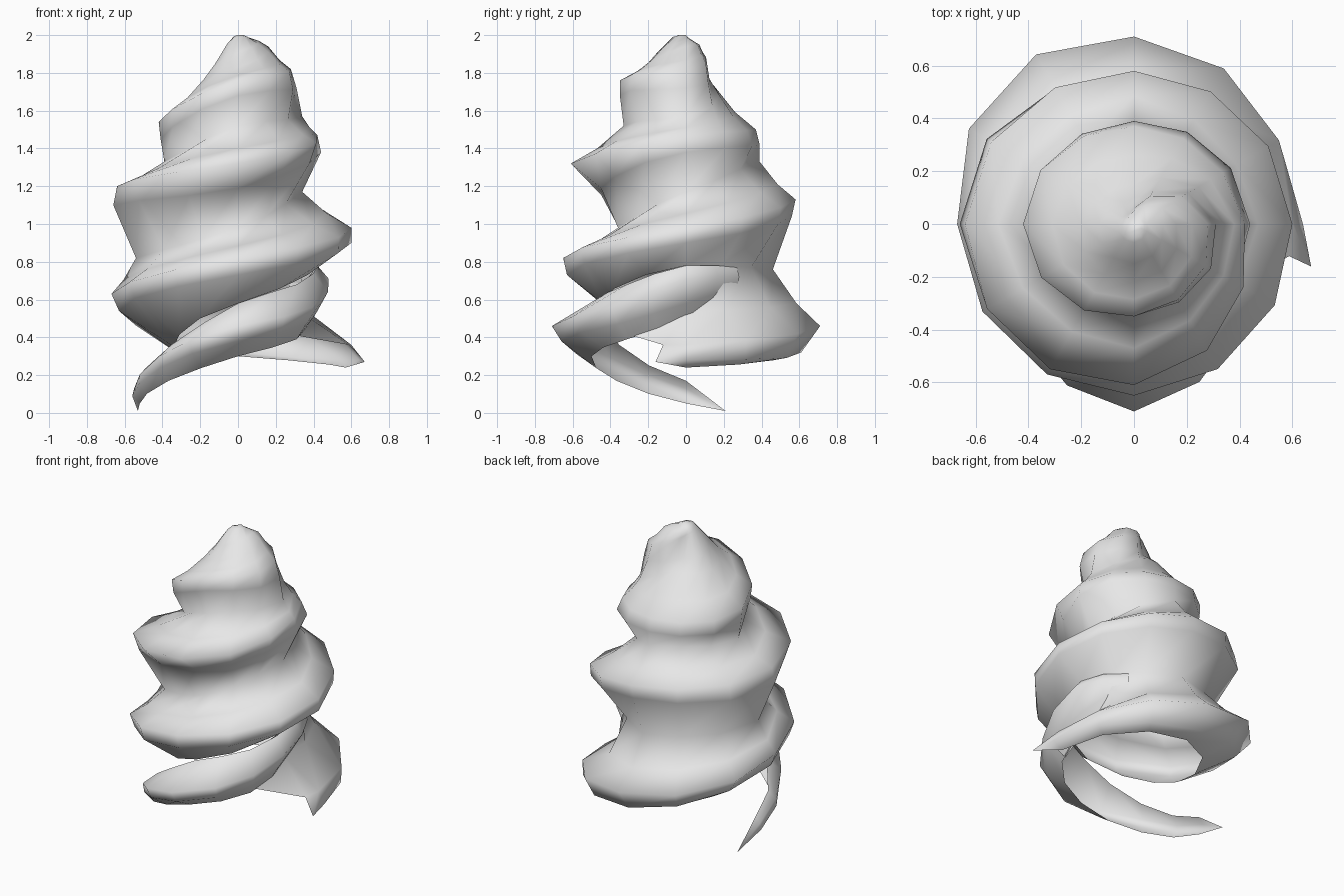
import bpy, bmesh, math

cube = bpy.data.objects.get("Cube")
if cube:
    bpy.data.objects.remove(cube)

STEPS = 3          # columns per quarter turn
UNIT = 0.01        # section tables are in hundredths

cream = bpy.data.materials.new("pale_grey")
cream.use_nodes = True
cream.diffuse_color = (0.8, 0.8, 0.8, 1)
cream.node_tree.nodes["Principled BSDF"].inputs["Base Color"].default_value = cream.diffuse_color

# Coil sections, one per quarter turn from the right side (+x) upward:
# groove radius, height; lower crest radius, height; upper crest radius, height
COIL = [
    (57, 24, 64, 28, 60, 36),
    (50, 30, 61, 32, 71, 46),
    (34, 35, 63, 54, 67, 63),
    (44, 58, 63, 73, 65, 82),
    (42, 78, 60, 90, 60, 98),
    (46, 76, 56, 104, 58, 113),
    (54, 82, 66, 110, 64, 120),
    (36, 98, 45, 119, 61, 132),
    (34, 117, 44, 138, 42, 147),
    (39, 133, 39, 142, 37, 150),
    (39, 133, 41, 145, 42, 154),
    (33, 152, 35, 168, 35, 176),
    (34, 157, 31, 172, 28, 182),
    (15, 173, 8, 179, 6, 191),
    (20, 174, 13, 182, 6, 194),
    (22, 183, 15, 191, 7, 199),
    (16, 194, 11, 197, 5, 199),
]
# Groove line of the last turn, closing at the tip
TIP = [(5, 195), (3, 198), (4, 200), (3, 200)]

# Loose tail, every eighth of a turn: lower rim, lower crest, upper crest, upper rim
TAIL = [
    (52, 5, 56, 9, 55, 13, 52, 17),
    (52, 17, 58, 24, 59, 30, 50, 36),
    (50, 30, 66, 38, 71, 46, 46, 58),
    (44, 39, 51, 47, 56, 56, 44, 68),
    (34, 50, 40, 58, 48, 71, 42, 78),
    (37, 62, 38, 66, 40, 72, 38, 77),
]


def smooth_sample(rows, k):
    """Read a smooth value between the rows of a table."""
    last = len(rows) - 1
    k = min(max(k, 0), last)
    i = min(int(k), last - 1)
    t = k - i
    before, a, b, after = (rows[min(max(j, 0), last)] for j in range(i - 1, i + 3))
    result = []
    for p, q, r, s in zip(before, a, b, after):
        m, n = (r - p) / 2, (s - q) / 2
        result.append(q + m * t + (3 * (r - q) - 2 * m - n) * t * t
                      + (2 * (q - r) + m + n) * t ** 3)
    return result


def place(quarter, radius, height):
    angle = quarter * math.pi / 2
    return (radius * UNIT * math.cos(angle),
            radius * UNIT * math.sin(angle), height * UNIT)


def make_ribbon(name, columns, cap_above):
    """Skin a strip through columns of points, closing holes above a height."""
    bm = bmesh.new()
    rows = [[bm.verts.new(p) for p in column] for column in columns]
    for a, b in zip(rows, rows[1:]):
        for j in range(len(a) - 1):
            bm.faces.new((a[j], b[j], b[j + 1], a[j + 1]))
    bmesh.ops.remove_doubles(bm, verts=bm.verts, dist=0.004)
    rim = [e for e in bm.edges
           if e.is_boundary and min(v.co.z for v in e.verts) > cap_above]
    cap = bmesh.ops.holes_fill(bm, edges=rim, sides=0)["faces"]
    bmesh.ops.triangulate(bm, faces=cap)
    mesh = bpy.data.meshes.new(name)
    bm.to_mesh(mesh)
    bm.free()
    mesh.materials.append(cream)
    mesh.shade_smooth()
    obj = bpy.data.objects.new(name, mesh)
    bpy.context.collection.objects.link(obj)


# Main swirl: each turn's upper edge meets the groove of the next turn
groove = [row[:2] for row in COIL] + TIP


def groove_at(k):
    radius, height = smooth_sample(groove, k)
    if 4 < k < 12:     # the groove cuts deeper between the quarter points
        radius -= 5 * abs(math.sin(k * math.pi))
    return radius, height


def coil_column(k):
    low, top = groove_at(k), groove_at(k + 4)
    body = smooth_sample(COIL, k)
    crest = body[4:]
    if 1 < k < 2:      # the lowest turn swells at the back
        crest[0] += 4 * math.sin((k - 1) * math.pi)
    pinch = 17 * max(0, 1 - 1.3 * k)
    neck = ((crest[0] + top[0]) / 2 - pinch, crest[1] * 0.6 + top[1] * 0.4)
    return [place(k, *p) for p in (low, body[2:4], crest, neck, top)]


columns = [coil_column(i / STEPS) for i in range((len(COIL) - 1) * STEPS + 1)]
# Pointed beginning of the swirl, folding in under the front
start = [place(-0.15, 69, 27), place(-0.15, 69, 27), place(-0.13, 60, 36),
         place(-0.48, 42, 41), place(-0.3, 42, 72)]
make_ribbon("swirl", [start] + columns, 1.85)

# Loose tail wrapping the front of the base and melting into the swirl
columns = [[place(-2.24, 57, 1)] * 4]
for i in range((len(TAIL) - 1) * 2 + 1):
    k = i / 2
    row = smooth_sample(TAIL, k)
    columns.append([place(k / 2 - 2, row[j], row[j + 1]) for j in range(0, len(row), 2)])
make_ribbon("base_tail", columns, 1.85)
